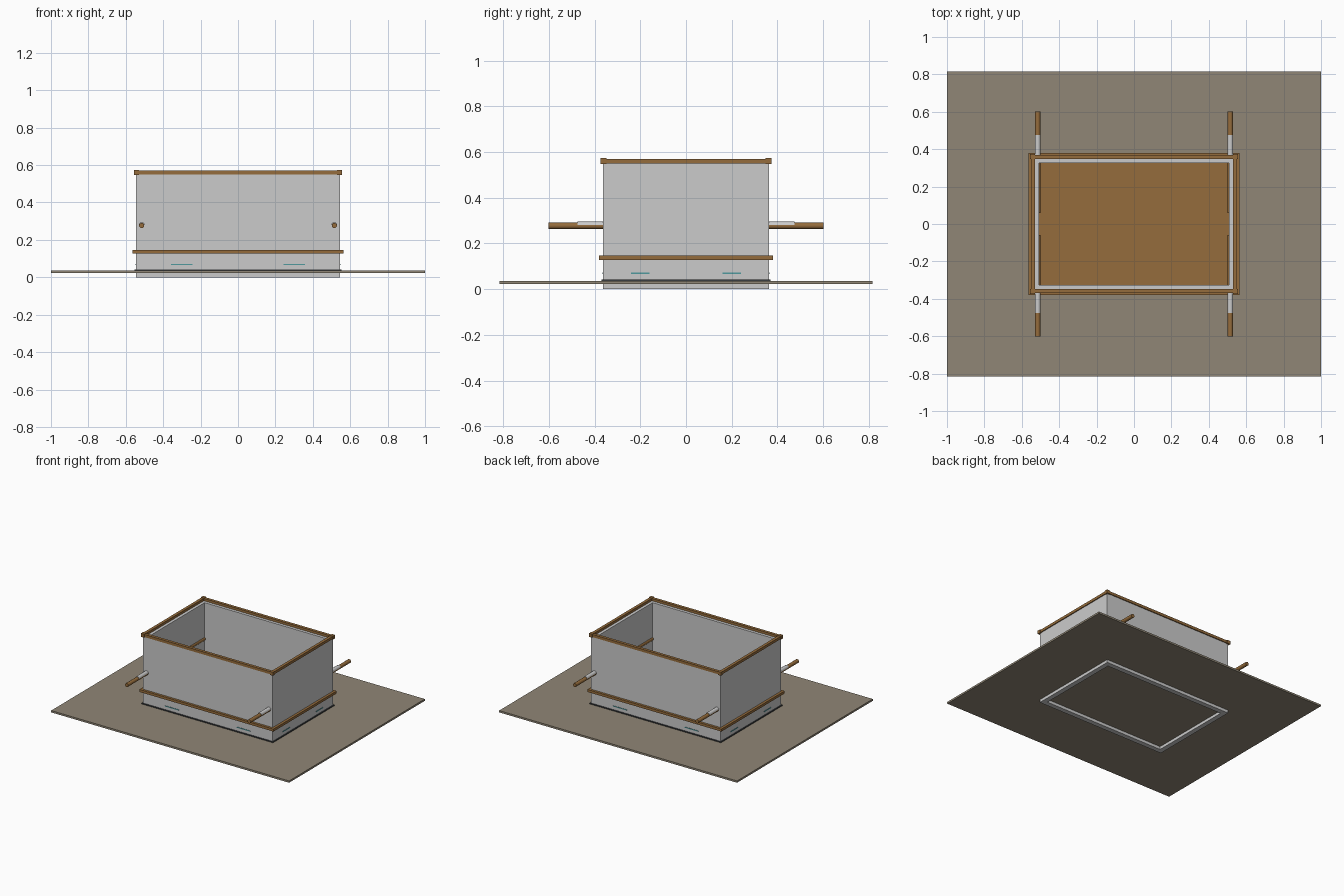
import bpy, bmesh, math

if "Cube" in bpy.data.objects:
    bpy.data.objects.remove(bpy.data.objects["Cube"])


def material(name, rgb):
    m = bpy.data.materials.new(name)
    m.diffuse_color = (*rgb, 1)
    m.use_nodes = True
    m.node_tree.nodes["Principled BSDF"].inputs["Base Color"].default_value = m.diffuse_color
    return m


WOOD = material("wood", (0.30, 0.15, 0.045))
EARTH = material("earth", (0.28, 0.24, 0.18))
DARK = material("dark_seal", (0.04, 0.045, 0.05))
TEAL = material("teal", (0.08, 0.32, 0.34))


def make(name, bm, mat=None):
    bmesh.ops.recalc_face_normals(bm, faces=bm.faces)
    me = bpy.data.meshes.new(name)
    bm.to_mesh(me)
    bm.free()
    ob = bpy.data.objects.new(name, me)
    bpy.context.collection.objects.link(ob)
    if mat:
        me.materials.append(mat)
    return ob


def add_box(bm, x0, x1, y0, y1, z0, z1):
    vs = bmesh.ops.create_cube(bm, size=1)["verts"]
    for v in vs:
        v.co = (x1 if v.co.x > 0 else x0,
                y1 if v.co.y > 0 else y0,
                z1 if v.co.z > 0 else z0)


def box(name, *dims, mat=None):
    bm = bmesh.new()
    add_box(bm, *dims)
    return make(name, bm, mat)


def frame(name, ox, oy, t, z0, z1, mat=None):
    """Rectangular ring of four boards, outer half sizes ox, oy, thickness t."""
    bm = bmesh.new()
    for s in (-1, 1):
        a, b = sorted((s * oy, s * (oy - t)))
        add_box(bm, -ox, ox, a, b, z0, z1)
        a, b = sorted((s * ox, s * (ox - t)))
        add_box(bm, a, b, -oy + t, oy - t, z0, z1)
    return make(name, bm, mat)


def rod(name, x, z, r, y0, y1, a0, a1, n, mat=None):
    """Prism along y whose section is an arc from a0 to a1."""
    bm = bmesh.new()
    full = a1 - a0 > 6.2
    pts = [(x + r * math.cos(a0 + (a1 - a0) * i / n),
            z + r * math.sin(a0 + (a1 - a0) * i / n))
           for i in range(n if full else n + 1)]
    face = bm.faces.new([bm.verts.new((px, y0, pz)) for px, pz in pts])
    ext = bmesh.ops.extrude_face_region(bm, geom=[face])["geom"]
    for v in ext:
        if isinstance(v, bmesh.types.BMVert):
            v.co.y = y1
    ob = make(name, bm, mat)
    ob.data.shade_smooth()
    ob.data.set_sharp_from_angle(angle=math.radians(40))
    return ob


# base sheet and dark seal where the box meets it
box("base_sheet", -1, 1, -0.815, 0.815, 0.022, 0.036, mat=EARTH)
frame("base_seal", 0.553, 0.37, 0.02, 0.036, 0.042, DARK)

# stacked wall boards
levels = [0, 0.068, 0.137, 0.206, 0.275, 0.343, 0.412, 0.481, 0.552]
for i, (a, b) in enumerate(zip(levels, levels[1:])):
    frame(f"wall_course_{i + 1}", 0.545, 0.362, 0.037, a, b)

# wooden floor
box("floor", -0.51, 0.51, -0.328, 0.328, 0.05, 0.07, mat=WOOD)

# outer batten and top rim with corner blocks
frame("lower_batten", 0.564, 0.38, 0.021, 0.128, 0.147, WOOD)
frame("top_rim", 0.552, 0.369, 0.022, 0.55, 0.57, WOOD)
for sx in (-1, 1):
    for sy in (-1, 1):
        cx, cy = sx * 0.542, sy * 0.36
        box("rim_corner", cx - 0.013, cx + 0.013, cy - 0.013, cy + 0.013,
            0.547, 0.573, mat=WOOD)

# carrying handles with half sleeves on top
for sx in (-1, 1):
    for sy in (-1, 1):
        x = sx * 0.515
        rod("handle", x, 0.277, 0.014, sy * 0.06, sy * 0.602, 0, math.tau, 16, WOOD)
        rod("handle_sleeve", x, 0.28, 0.0155, sy * 0.33, sy * 0.475, 0, math.pi, 8)

# thin drain slots near the base
for s in (-1, 1):
    for side in (-1, 1):
        cx, cy = s * 0.3, side * 0.362
        box("drain_slot", cx - 0.057, cx + 0.057, cy - 0.003, cy + 0.003,
            0.066, 0.072, mat=TEAL)
        cx, cy = side * 0.545, s * 0.2
        box("drain_slot", cx - 0.003, cx + 0.003, cy - 0.041, cy + 0.041,
            0.066, 0.072, mat=TEAL)
